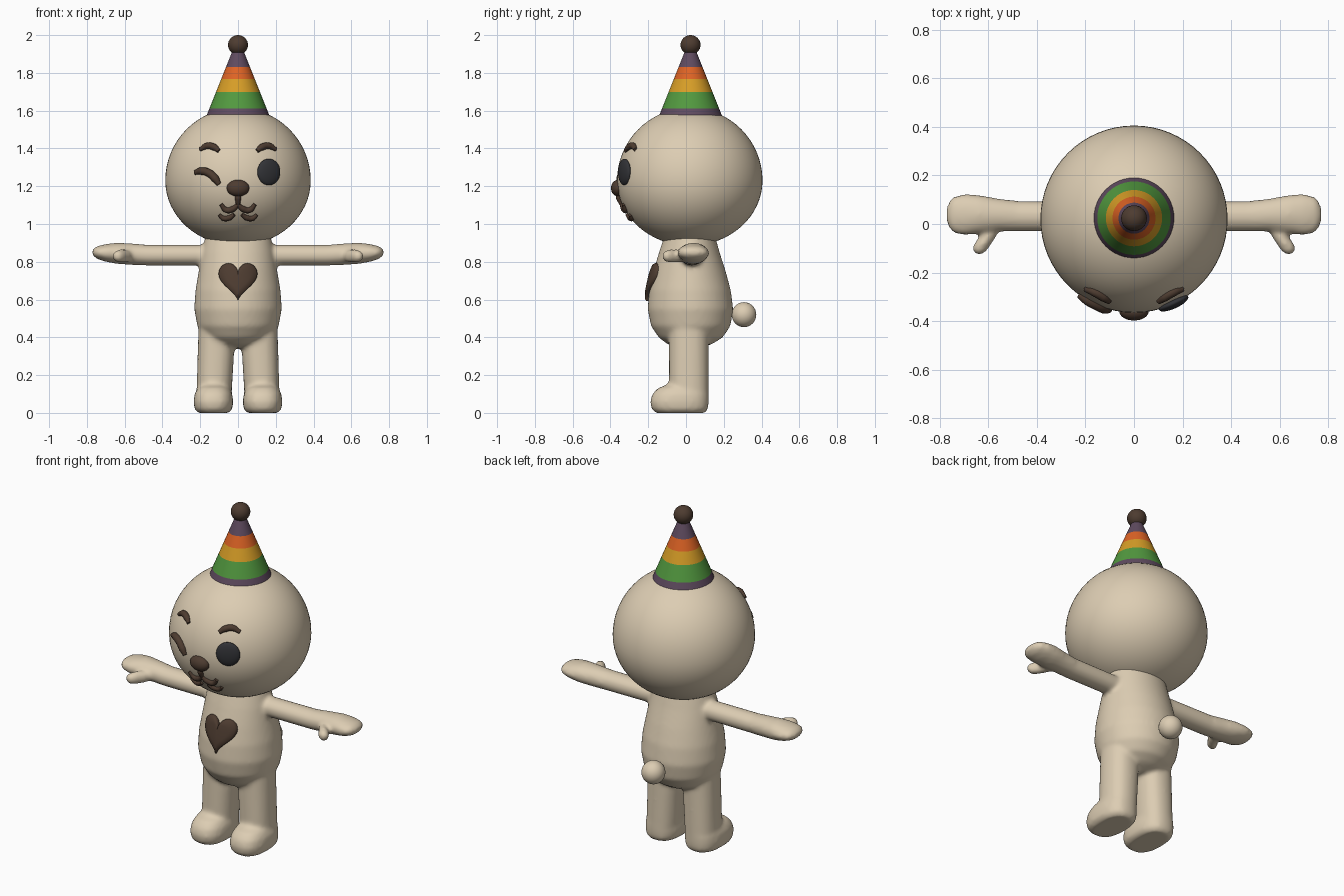
import bpy, bmesh
from math import sin, cos, pi, sqrt, copysign
from mathutils import Vector, Matrix

if "Cube" in bpy.data.objects:
    bpy.data.objects.remove(bpy.data.objects["Cube"])


def material(name, r, g, b):
    m = bpy.data.materials.new(name)
    m.use_nodes = True
    m.diffuse_color = (r, g, b, 1)
    bsdf = next(n for n in m.node_tree.nodes if n.type == 'BSDF_PRINCIPLED')
    bsdf.inputs["Base Color"].default_value = (r, g, b, 1)
    bsdf.inputs["Roughness"].default_value = 0.7
    return m


CREAM = material("cream", 0.72, 0.61, 0.45)
BROWN = material("dark brown", 0.075, 0.045, 0.03)
BLACK = material("charcoal", 0.032, 0.033, 0.038)
WHITE = material("white", 0.8, 0.8, 0.8)
PURPLE = material("purple", 0.115, 0.07, 0.115)
GREEN = material("green", 0.085, 0.32, 0.05)
YELLOW = material("yellow", 0.68, 0.34, 0.02)
ORANGE = material("orange", 0.73, 0.125, 0.018)


def finish(name, bm, *mats):
    bmesh.ops.recalc_face_normals(bm, faces=bm.faces)
    for f in bm.faces:
        f.smooth = True
    me = bpy.data.meshes.new(name)
    bm.to_mesh(me)
    bm.free()
    for m in mats:
        me.materials.append(m)
    ob = bpy.data.objects.new(name, me)
    bpy.context.collection.objects.link(ob)
    return ob


def loft(bm, rings, n=32, power=2.0):
    """Closed skin through superellipse rings given as (centre, half axis, half axis)."""
    loops = []
    for c, a, b in rings:
        loop = []
        for i in range(n):
            u, v = cos(2 * pi * i / n), sin(2 * pi * i / n)
            u = copysign(abs(u) ** (2 / power), u)
            v = copysign(abs(v) ** (2 / power), v)
            loop.append(bm.verts.new(Vector(c) + Vector(a) * u + Vector(b) * v))
        loops.append(loop)
    bands = []
    for p, q in zip(loops, loops[1:]):
        bands.append([bm.faces.new((p[i], p[(i + 1) % n], q[(i + 1) % n], q[i])) for i in range(n)])
    bm.faces.new(loops[0])
    bm.faces.new(loops[-1])
    return bands


def upright(x, z, rx, front, back):
    return (x, (front + back) / 2, z), (rx, 0, 0), (0, (back - front) / 2, 0)


def ball(name, centre, size, mat, turn=0.0, seg=32):
    bm = bmesh.new()
    bmesh.ops.create_uvsphere(bm, u_segments=seg, v_segments=seg // 2, radius=1)
    m = Matrix.Translation(centre) @ Matrix.Rotation(turn, 4, 'Z') @ Matrix.Diagonal((*size, 1))
    bm.transform(m)
    return finish(name, bm, mat)


# Body: torso, arms, hands, legs and feet fused into one soft skin
TORSO = [(0.345, 0.07, -0.04, 0.08), (0.365, 0.13, -0.10, 0.14), (0.40, 0.18, -0.145, 0.195),
         (0.46, 0.215, -0.185, 0.235), (0.55, 0.232, -0.203, 0.25), (0.65, 0.225, -0.195, 0.237),
         (0.75, 0.208, -0.172, 0.21), (0.85, 0.192, -0.143, 0.178), (0.95, 0.17, -0.11, 0.15)]
ARM = [(0.08, 0.03, 0.06, 0.835, 0.055), (0.48, 0.032, 0.063, 0.835, 0.055),
       (0.56, 0.037, 0.068, 0.84, 0.057), (0.64, 0.04, 0.08, 0.845, 0.056),
       (0.70, 0.038, 0.085, 0.847, 0.047), (0.745, 0.038, 0.074, 0.849, 0.034),
       (0.765, 0.038, 0.05, 0.85, 0.02), (0.772, 0.038, 0.02, 0.85, 0.008)]
FOOT = [(0, 0.082, -0.16, 0.10), (0.02, 0.1, -0.182, 0.117), (0.06, 0.105, -0.19, 0.12),
        (0.10, 0.1, -0.178, 0.12), (0.13, 0.085, -0.15, 0.115), (0.15, 0.06, -0.10, 0.10)]
bm = bmesh.new()
loft(bm, [upright(0, *r) for r in TORSO], 48)
for s in (-1, 1):
    loft(bm, [((s * x, y, z), (0, ry, 0), (0, 0, rz)) for x, y, ry, z, rz in ARM])
    thumb = [(0.57, 0.03, 0.03), (0.60, -0.05, 0.035), (0.628, -0.09, 0.036),
             (0.636, -0.115, 0.027), (0.638, -0.126, 0.01)]
    loft(bm, [((s * x, y, 0.83), (r, 0, 0), (0, 0, r)) for x, y, r in thumb], 20)
    loft(bm, [upright(s * 0.128, 0.06, 0.092, -0.09, 0.12),
              upright(s * 0.118, 0.30, 0.096, -0.09, 0.12),
              upright(s * 0.112, 0.48, 0.096, -0.09, 0.12)], power=2.3)
    loft(bm, [upright(s * 0.13, *r) for r in FOOT], power=2.5)
body = finish("body", bm, CREAM)
fuse = body.modifiers.new("fuse", 'REMESH')
fuse.mode = 'VOXEL'
fuse.voxel_size = 0.012
fuse.use_smooth_shade = True
soft = body.modifiers.new("soften", 'SMOOTH')
soft.factor = 0.5
soft.iterations = 6

ball("tail", (0, 0.307, 0.52), (0.065, 0.065, 0.066), CREAM)

# Head: round above, slightly flattened below
HEAD_Y, HEAD_Z, HEAD_R, HEAD_LOW = 0.02, 1.23, 0.385, 0.345
head = ball("head", (0, HEAD_Y, HEAD_Z), (HEAD_R,) * 3, CREAM, seg=64)
for v in head.data.vertices:
    if v.co.z < HEAD_Z:
        v.co.z = HEAD_Z + (v.co.z - HEAD_Z) * HEAD_LOW / HEAD_R


def face_point(x, z, out=0.0):
    rz = HEAD_R if z > HEAD_Z else HEAD_LOW
    u, w = x / HEAD_R, (z - HEAD_Z) / rz
    d = Vector((u, -sqrt(max(0, 1 - u * u - w * w)), w))
    p = Vector((d.x * HEAD_R, HEAD_Y + d.y * HEAD_R, HEAD_Z + d.z * rz))
    return p + d.normalized() * out


def stroke(name, points, depth):
    """Round brush line lying on the face, narrowed at both ends."""
    cu = bpy.data.curves.new(name, 'CURVE')
    cu.dimensions = '3D'
    cu.bevel_depth = depth
    cu.bevel_resolution = 3
    cu.use_fill_caps = True
    sp = cu.splines.new('BEZIER')
    sp.bezier_points.add(len(points) - 1)
    for i, (bp, (x, z)) in enumerate(zip(sp.bezier_points, points)):
        bp.co = face_point(x, z, 0.003)
        bp.handle_left_type = bp.handle_right_type = 'AUTO'
        bp.radius = 0.6 if i in (0, len(points) - 1) else 1.0
    cu.materials.append(BROWN)
    ob = bpy.data.objects.new(name, cu)
    bpy.context.collection.objects.link(ob)
    bpy.ops.object.select_all(action='DESELECT')
    ob.select_set(True)
    bpy.context.view_layer.objects.active = ob
    bpy.ops.object.convert(target='MESH')


for side, s in (("left", 1), ("right", -1)):
    def flip(pts):
        return [(s * x, z) for x, z in pts]
    stroke(side + "_eyebrow", flip([(0.1, 1.385), (0.125, 1.405), (0.16, 1.412), (0.2, 1.393)]), 0.018)
    stroke(side + "_upper_lip", flip([(0.0, 1.105), (0.025, 1.082), (0.06, 1.075), (0.09, 1.105)]), 0.016)
    stroke(side + "_lower_lip", flip([(0.02, 1.052), (0.045, 1.035), (0.075, 1.032), (0.1, 1.05)]), 0.015)
stroke("winking_eye", [(-0.225, 1.272), (-0.19, 1.28), (-0.15, 1.268), (-0.12, 1.24), (-0.1, 1.21)], 0.021)
stroke("lip_groove", [(0, 1.18), (0, 1.14), (0, 1.1)], 0.017)
ball("nose", (0, -0.36, 1.19), (0.06, 0.037, 0.044), BROWN)

# Open eye with its glint
eye = face_point(0.163, 1.275)
ball("left_eye", eye, (0.066, 0.022, 0.07), BLACK, turn=0.43)
ball("eye_glint", face_point(0.182, 1.312, 0.016), (0.011, 0.004, 0.011), WHITE, turn=0.43, seg=16)


# Heart patch: domed plate following the chest
def chest_y(x, z):
    for lo, hi in zip(TORSO, TORSO[1:]):
        if lo[0] <= z <= hi[0]:
            t = (z - lo[0]) / (hi[0] - lo[0])
            _, rx, front, back = (a + (b - a) * t for a, b in zip(lo, hi))
            return (front + back) / 2 - (back - front) / 2 * sqrt(1 - (x / rx) ** 2)


bm = bmesh.new()
N = 48
loops = []
for scale, out in ((1, -0.02), (1, 0.01), (0.93, 0.018), (0.6, 0.021), (0.25, 0.022)):
    loop = []
    for i in range(N):
        t = 2 * pi * i / N
        x = 0.103 * sin(t) ** 3 * scale
        z = (13 * cos(t) - 5 * cos(2 * t) - 2 * cos(3 * t) - cos(4 * t)) * 0.0069 * scale + 0.71
        loop.append(bm.verts.new((x, chest_y(x, z) - out, z)))
    loops.append(loop)
for p, q in zip(loops, loops[1:]):
    for i in range(N):
        bm.faces.new((p[i], p[(i + 1) % N], q[(i + 1) % N], q[i]))
bm.faces.new(loops[0])
bm.faces.new(loops[-1])
finish("heart_patch", bm, BROWN)

# Striped party hat and pompom
bm = bmesh.new()
levels = (1.572, 1.612, 1.70, 1.768, 1.83, 1.94)
radii = [0.167 - (z - levels[0]) * 0.4 for z in levels]
bands = loft(bm, [((0, 0.024, z), (r, 0, 0), (0, r, 0)) for z, r in zip(levels, radii)], 48)
for band, index in zip(bands, (0, 1, 2, 3, 0)):
    for f in band:
        f.material_index = index
hat = finish("party_hat", bm, PURPLE, GREEN, YELLOW, ORANGE)
bpy.ops.object.select_all(action='DESELECT')
hat.select_set(True)
bpy.context.view_layer.objects.active = hat
bpy.ops.object.shade_smooth_by_angle()
ball("hat_pompom", (0, 0.024, 1.948), (0.053, 0.053, 0.052), BROWN)
